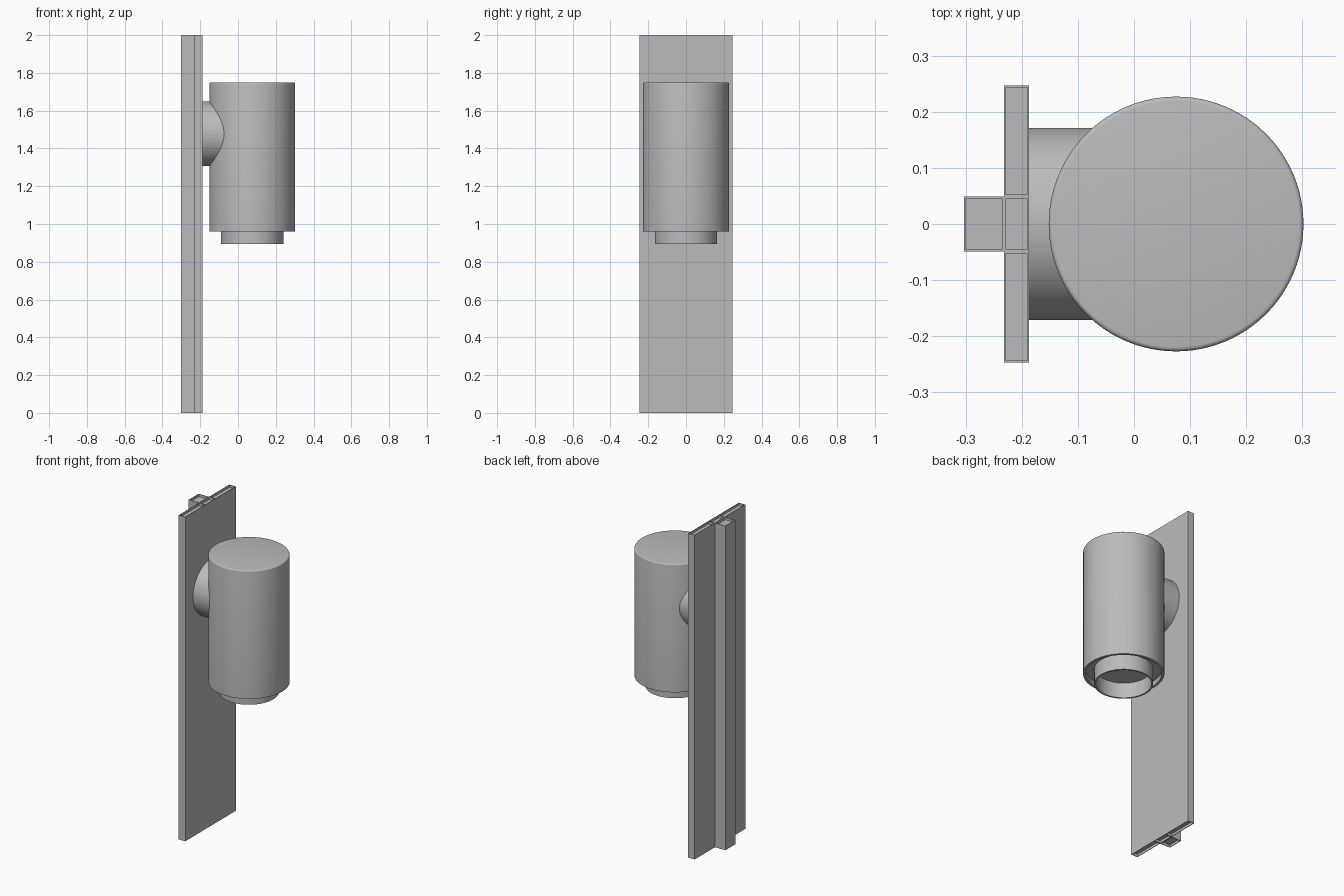
import bpy, bmesh, math
from mathutils import Vector, Matrix

if "Cube" in bpy.data.objects:
    bpy.data.objects.remove(bpy.data.objects["Cube"], do_unlink=True)

# Single satin grey finish
grey = bpy.data.materials.new("satin_grey")
grey.use_nodes = True
grey.diffuse_color = (0.5, 0.5, 0.5, 1)
grey.node_tree.nodes["Principled BSDF"].inputs["Base Color"].default_value = (0.5, 0.5, 0.5, 1)


def finish(bm, name, smooth=True):
    bmesh.ops.recalc_face_normals(bm, faces=bm.faces)
    mesh = bpy.data.meshes.new(name)
    bm.to_mesh(mesh)
    bm.free()
    mesh.materials.append(grey)
    obj = bpy.data.objects.new(name, mesh)
    bpy.context.collection.objects.link(obj)
    if smooth:
        bpy.ops.object.select_all(action='DESELECT')
        obj.select_set(True)
        bpy.context.view_layer.objects.active = obj
        bpy.ops.object.shade_smooth_by_angle(angle=math.radians(35))
    return obj


def lathe(name, profile, matrix, steps=96):
    """Spin (radius, height) points about the z axis, then place the result."""
    bm = bmesh.new()
    verts = [bm.verts.new((r, 0, h)) for r, h in profile]
    edges = [bm.edges.new(pair) for pair in zip(verts, verts[1:])]
    bmesh.ops.spin(bm, geom=verts + edges, cent=(0, 0, 0), axis=(0, 0, 1),
                   angle=math.tau, steps=steps, use_duplicate=False)
    bmesh.ops.remove_doubles(bm, verts=bm.verts, dist=1e-5)
    bmesh.ops.transform(bm, matrix=matrix, verts=bm.verts)
    return finish(bm, name)


# Wall profile: three plate cells and a rear rail, extruded, with recessed ends
HEIGHT, WALL, RECESS = 2.0, 0.005, 0.015
back, mid, front = -0.303, -0.232, -0.187
half, rail = 0.247, 0.049
cells = [(mid, front, -half, -rail), (mid, front, -rail, rail),
         (mid, front, rail, half), (back, mid, -rail, rail)]
bm = bmesh.new()
for x0, x1, y0, y1 in cells:
    bm.faces.new([bm.verts.new((x, y, 0)) for x, y in
                  ((x0, y0), (x1, y0), (x1, y1), (x0, y1))])
bmesh.ops.remove_doubles(bm, verts=bm.verts, dist=1e-5)
result = bmesh.ops.extrude_face_region(bm, geom=list(bm.faces))
bmesh.ops.translate(bm, vec=(0, 0, HEIGHT),
                    verts=[v for v in result["geom"] if isinstance(v, bmesh.types.BMVert)])
bmesh.ops.recalc_face_normals(bm, faces=bm.faces)
ends = [f for f in bm.faces if abs(f.normal.z) > 0.9]
bmesh.ops.inset_individual(bm, faces=ends, thickness=WALL)
bmesh.ops.inset_individual(bm, faces=ends, thickness=0, depth=-RECESS)
finish(bm, "wall_profile", smooth=False)

# Lamp housing: softened top edge, thin lip around a recessed underside
centre = Matrix.Translation((0.075, 0, 0))
R, TOP, BOTTOM, CEILING = 0.227, 1.75, 0.96, 0.99
soft = 0.008
rounded = [(R - soft + soft * math.sin(a), TOP - soft + soft * math.cos(a))
           for a in (math.pi / 2 * i / 4 for i in range(5))]
lathe("lamp_housing",
      [(0, TOP)] + rounded + [(R, BOTTOM), (R - 0.015, BOTTOM),
                              (R - 0.015, CEILING), (0, CEILING)], centre)

# Open sleeve projecting below the housing
lathe("light_sleeve", [(0.165, CEILING), (0.165, 0.895), (0.155, 0.895), (0.155, CEILING)], centre)

# Round arm joining the wall profile to the housing
lathe("mounting_arm", [(0, 0), (0.171, 0), (0.171, 0.19), (0, 0.19)],
      Matrix.Translation((front - 0.002, 0, 1.477)) @ Matrix.Rotation(math.pi / 2, 4, 'Y'))
